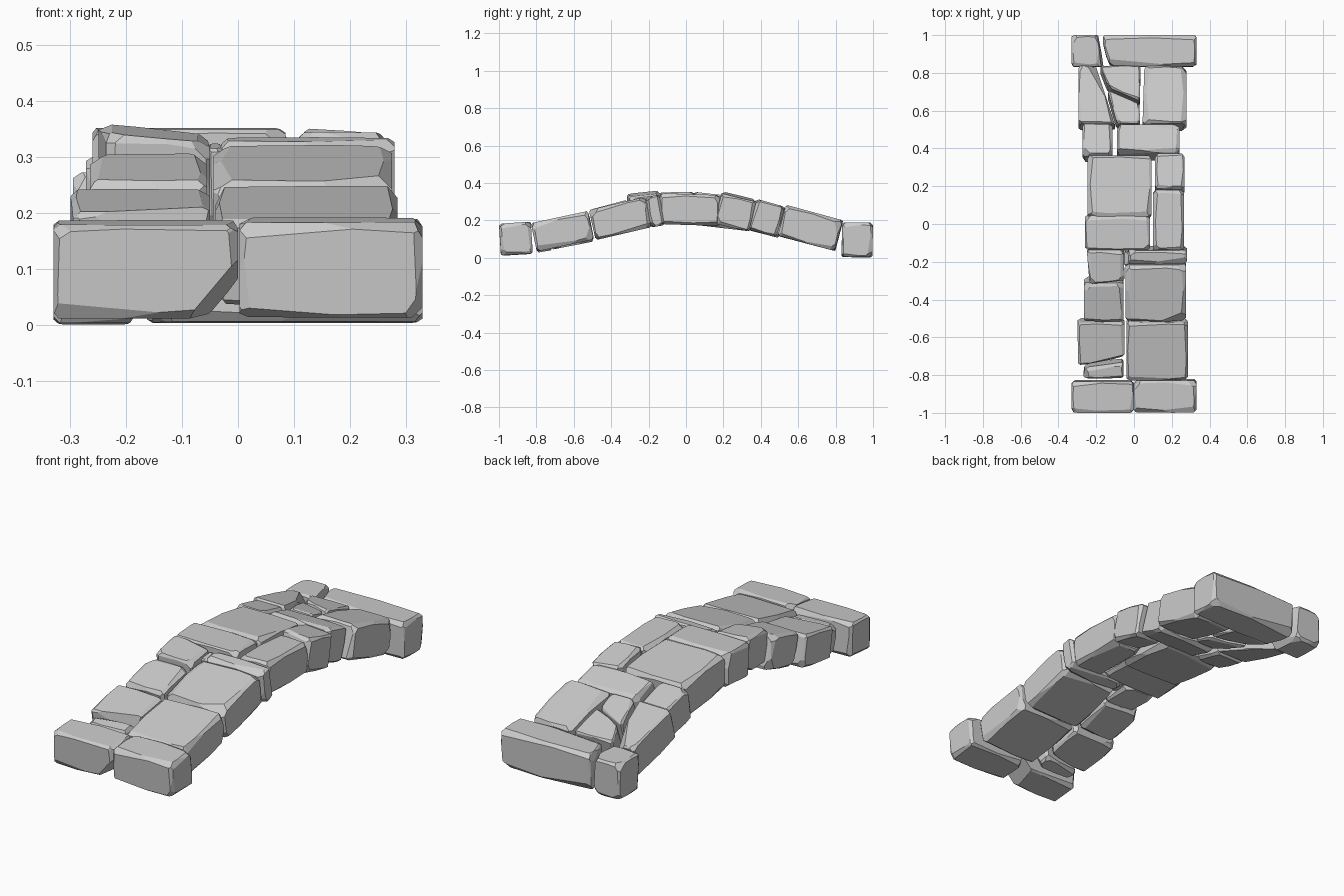
import bpy, bmesh, random
from mathutils import Vector

if "Cube" in bpy.data.objects:
    bpy.data.objects.remove(bpy.data.objects["Cube"])

random.seed(7)
U = random.uniform


def cut(bm, co, no):
    # slice away everything in front of a plane and cap the opening
    r = bmesh.ops.bisect_plane(bm, geom=bm.verts[:] + bm.edges[:] + bm.faces[:], dist=1e-5,
                               plane_co=co, plane_no=no.normalized(), clear_outer=True)
    edges = [e for e in r['geom_cut'] if isinstance(e, bmesh.types.BMEdge) and e.is_boundary]
    if len(edges) > 2:
        bmesh.ops.holes_fill(bm, edges=edges, sides=0)


def stone(name, plan, za, zb, thick, roll=0.0, chips=(), wear=1.0):
    """Prism from a top-view outline; top runs from za (near) to zb (far), then edges are chipped."""
    y0, y1 = min(p[1] for p in plan), max(p[1] for p in plan)
    xm = sum(p[0] for p in plan) / len(plan)
    slope = (zb - za) / (y1 - y0)
    down = Vector((0, slope, -1)).normalized() * thick
    bm = bmesh.new()
    top = [Vector((x, y, za + (y - y0) * slope + (x - xm) * roll)) for x, y in plan]
    tv = [bm.verts.new(p) for p in top]
    bv = [bm.verts.new(p + down) for p in top]
    n = len(plan)
    bm.faces.new(tv)
    bm.faces.new(bv[::-1])
    for i in range(n):
        bm.faces.new((tv[i], bv[i], bv[(i + 1) % n], tv[(i + 1) % n]))
    bmesh.ops.recalc_face_normals(bm, faces=bm.faces[:])
    bm.normal_update()
    planes = [(Vector(c), Vector(d)) for c, d in chips]
    # two slightly different bevel cuts along every edge
    for e in bm.edges:
        no = (e.link_faces[0].normal + e.link_faces[1].normal).normalized()
        mid = (e.verts[0].co + e.verts[1].co) / 2
        along = (e.verts[1].co - e.verts[0].co).normalized()
        f = e.link_faces[0].normal - e.link_faces[1].normal
        for s in (-1, 1):
            planes.append((mid - no * U(.004, .010) * wear,
                           no + along * s * U(.01, .08) + f * U(-.25, .25)))
    # knocked-off corners
    for v in bm.verts:
        no = sum((f.normal for f in v.link_faces), Vector()).normalized()
        planes.append((v.co - no * U(.008, .028) * wear,
                       no + Vector((U(-.3, .3), U(-.3, .3), U(-.3, .3)))))
    for co, no in planes:
        cut(bm, co, no)
    bmesh.ops.remove_doubles(bm, verts=bm.verts[:], dist=2e-4)
    bmesh.ops.recalc_face_normals(bm, faces=bm.faces[:])
    me = bpy.data.meshes.new(name)
    bm.to_mesh(me)
    bm.free()
    ob = bpy.data.objects.new(name, me)
    bpy.context.collection.objects.link(ob)


def rect(x0, x1, y0, y1):
    return [(x0, y0), (x1, y0), (x1, y1), (x0, y1)]


# front end stones
stone("front_stone_left", rect(-.33, .0, -1, -.835), .178, .188, .168,
      chips=[((-.045, -.99, .065), (.76, -.15, -.65))])
stone("front_stone_right", rect(.003, .33, -1, -.83), .182, .193, .17)

# near slope
stone("near_ramp_right", rect(-.04, .285, -.83, -.525), .185, .25, .155)
stone("near_ramp_left", [(-.295, -.75), (-.16, -.745), (-.05, -.71), (-.05, -.52), (-.30, -.525)],
      .20, .245, .16)
stone("near_ramp_sliver", [(-.27, -.82), (-.055, -.82), (-.055, -.735), (-.26, -.76)],
      .175, .19, .15)

# near haunch
stone("near_haunch_right", rect(-.045, .275, -.52, -.22), .255, .325, .165,
      chips=[((.20, -.50, .25), (.25, -.75, .6))])
stone("near_haunch_left_low", rect(-.265, -.055, -.52, -.315), .255, .31, .165)
stone("near_haunch_left_high", [(-.235, -.32), (-.05, -.30), (-.055, -.14), (-.25, -.14)],
      .333, .352, .17, roll=-.10)
stone("near_haunch_sliver", rect(-.03, .28, -.215, -.142), .325, .337, .165)
stone("near_haunch_wedge", rect(-.055, -.025, -.22, -.145), .315, .325, .14, wear=.5)

# crown
stone("crown_left_near", rect(-.26, .085, -.138, .045), .349, .353, .17)
stone("crown_left_far", rect(-.245, .092, .04, .365), .353, .315, .175)
stone("crown_right_near", rect(.1, .265, -.138, .18), .345, .335, .165)
stone("crown_right_far", rect(.11, .268, .19, .375), .35, .305, .165, roll=-.09)

# far haunch
stone("far_haunch_left", rect(-.272, -.115, .365, .54), .31, .265, .165)
stone("far_haunch_right", rect(-.09, .24, .38, .53), .315, .272, .17)

# far slope, left slab cracked into three pieces
stone("far_ramp_right", [(.045, .535), (.278, .535), (.278, .84), (.055, .84)], .283, .20, .17)
stone("far_ramp_shard_outer", [(-.295, .535), (-.095, .535), (-.155, .72), (-.195, .84), (-.295, .84)],
      .275, .195, .165, wear=.7)
stone("far_ramp_shard_inner", [(-.09, .535), (.033, .535), (.028, .64), (-.14, .71)],
      .275, .225, .16, wear=.6)
stone("far_ramp_shard_back", [(-.135, .725), (.03, .655), (.035, .84), (-.18, .84)],
      .248, .198, .16, wear=.6)

# back end stones, split by a slanted crack
stone("back_stone_large", [(-.125, .835), (.33, .835), (.33, 1), (-.165, 1), (-.165, .93)],
      .19, .187, .184)
stone("back_stone_small", [(-.33, .835), (-.13, .835), (-.17, .93), (-.17, 1), (-.33, 1)],
      .187, .183, .183)
